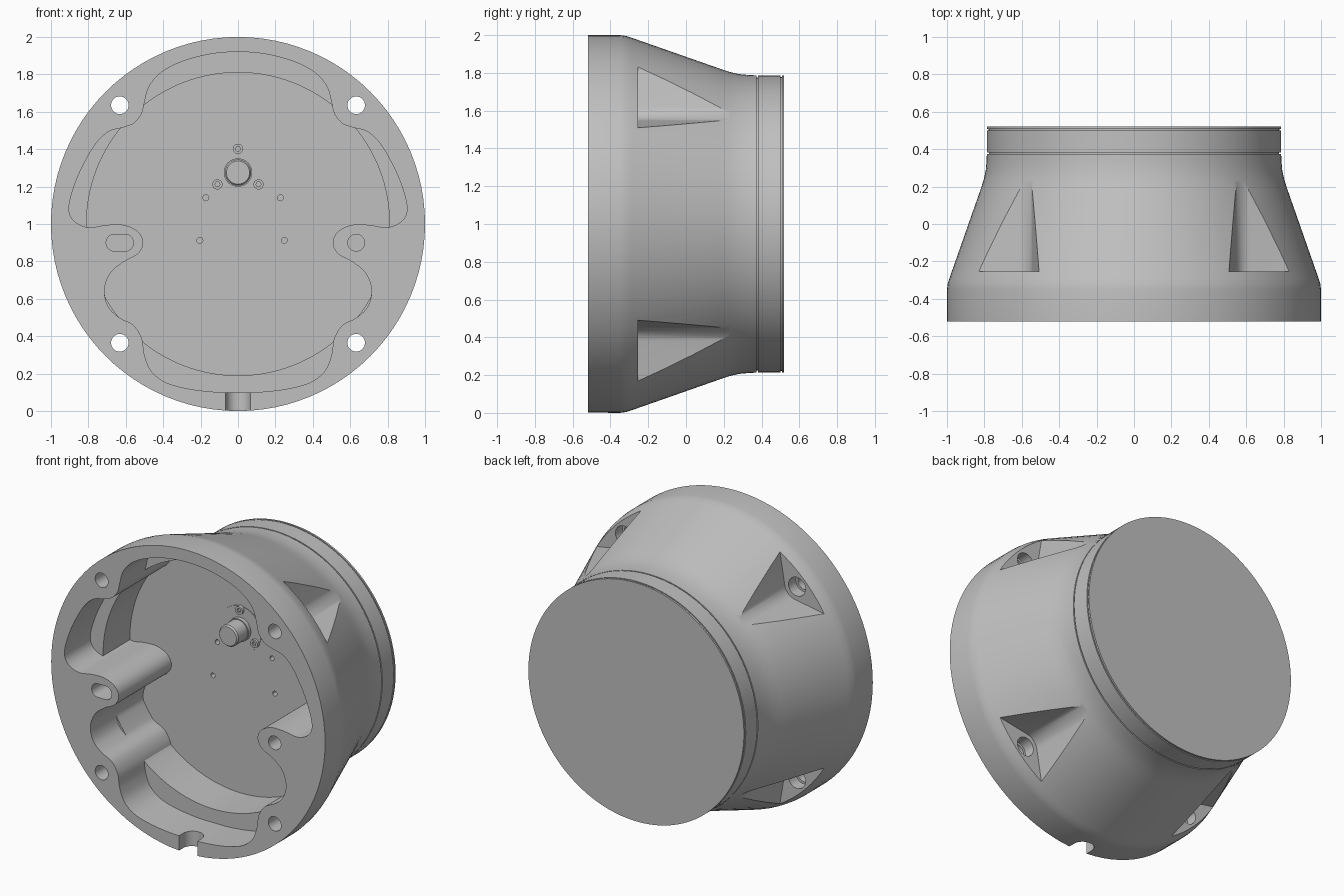
import bpy, bmesh, math
from mathutils import Vector

if "Cube" in bpy.data.objects:
    bpy.data.objects.remove(bpy.data.objects["Cube"], do_unlink=True)

grey = bpy.data.materials.new("housing_grey")
grey.use_nodes = True
COLOUR = (0.53, 0.53, 0.53, 1)
grey.diffuse_color = COLOUR
grey.node_tree.nodes["Principled BSDF"].inputs["Base Color"].default_value = COLOUR

AXIS = 1.0                      # height of the housing axis
FRONT, LEDGE, FLOOR = -0.52, -0.25, 0.03


def circle(r, x=0, z=0, n=32):
    return [(x + r * math.cos(math.tau * i / n), z + r * math.sin(math.tau * i / n))
            for i in range(n)]


def make_object(name, bm):
    bmesh.ops.recalc_face_normals(bm, faces=bm.faces)
    mesh = bpy.data.meshes.new(name)
    bm.to_mesh(mesh)
    bm.free()
    mesh.materials.append(grey)
    obj = bpy.data.objects.new(name, mesh)
    bpy.context.collection.objects.link(obj)
    return obj


def loft(name, rings, vertical=False):
    """Join matching closed outlines, each given as (points, depth), and cap the ends."""
    bm = bmesh.new()
    rows = []
    for pts, d in rings:
        rows.append([bm.verts.new((a, b, d) if vertical else (a, d, b + AXIS))
                     for a, b in pts])
    n = len(rows[0])
    for lo, hi in zip(rows, rows[1:]):
        for i in range(n):
            j = (i + 1) % n
            bm.faces.new((lo[i], lo[j], hi[j], hi[i]))
    bm.faces.new(rows[0])
    bm.faces.new(rows[-1])
    bmesh.ops.remove_doubles(bm, verts=bm.verts, dist=0.0005)
    return make_object(name, bm)


def rod(name, r, x, z, y0, y1, n=32):
    return loft(name, [(circle(r, x, z, n), y0), (circle(r, x, z, n), y1)])


def activate(obj):
    bpy.ops.object.select_all(action="DESELECT")
    obj.select_set(True)
    bpy.context.view_layer.objects.active = obj


def cut(target, cutter):
    mod = target.modifiers.new("cut", "BOOLEAN")
    mod.operation, mod.solver, mod.object = "DIFFERENCE", "EXACT", cutter
    activate(target)
    bpy.ops.object.modifier_apply(modifier=mod.name)
    bpy.data.objects.remove(cutter, do_unlink=True)


def smooth_closed(pts, steps=5):
    """Catmull-Rom curve through a closed list of points."""
    out, n = [], len(pts)
    for i in range(n):
        a, b, c, d = (Vector(pts[(i + k) % n]) for k in (-1, 0, 1, 2))
        for s in range(steps):
            t = s / steps
            out.append(tuple(0.5 * (2 * b + (c - a) * t + (2 * a - 5 * b + 4 * c - d) * t ** 2
                                    + (3 * b - a - 3 * c + d) * t ** 3)))
    return out


# Turned outer shell, with two thin grooves near the rear
shell = [(1, FRONT), (1, -0.35), (0.996, -0.32), (0.985, -0.285), (0.822, 0.18),
         (0.804, 0.235), (0.793, 0.285), (0.788, 0.34), (0.787, 0.374), (0.776, 0.374),
         (0.776, 0.382), (0.787, 0.382), (0.787, 0.5), (0.778, 0.5), (0.778, 0.508),
         (0.787, 0.508), (0.787, 0.52)]
housing = loft("housing", [(circle(r, n=96), y) for r, y in shell])

# Lobed cavity: right half outline from top to bottom, mirrored to the left
half = [(0.15, 0.908), (0.3, 0.868), (0.41, 0.81), (0.475, 0.735), (0.5, 0.65),
        (0.515, 0.59), (0.555, 0.54), (0.61, 0.517), (0.69, 0.495), (0.76, 0.43),
        (0.83, 0.31), (0.88, 0.19), (0.904, 0.08), (0.875, 0.015), (0.8, -0.018),
        (0.7, -0.005), (0.61, -0.005), (0.535, -0.04), (0.507, -0.1), (0.535, -0.16),
        (0.61, -0.202), (0.68, -0.26), (0.714, -0.35), (0.695, -0.44), (0.635, -0.5),
        (0.56, -0.54), (0.515, -0.61), (0.5, -0.7), (0.465, -0.785), (0.39, -0.845),
        (0.27, -0.88), (0.12, -0.898)]
mirrored = [(-x, z) for x, z in reversed(half)]
outline = smooth_closed([(0, 0.92)] + half + [(0, -0.9)] + mirrored)


def clamp(p, limit=0.81):
    r = math.hypot(*p)
    return p if r <= limit else (p[0] * limit / r, p[1] * limit / r)


inner = [clamp(p) for p in outline]
cut(housing, loft("cavity_cutter", [(outline, FRONT - 0.1), (outline, LEDGE),
                                    (inner, LEDGE), (inner, FLOOR)]))

# Four mounting holes with counterbores, and the pockets behind them
HX, HZ = 0.632, 0.635
for sx in (-1, 1):
    for sz in (-1, 1):
        bm = bmesh.new()
        plan = circle(0.09, HX, HZ, 40) + [(1.2, 0.445), (0.445, 1.2), (1.2, 1.2)]
        for y in (-0.255, 0.6):
            for x, z in plan:
                bm.verts.new((sx * x, y, sz * z + AXIS))
        hull = bmesh.ops.convex_hull(bm, input=bm.verts)
        spare = {g for g in hull["geom_interior"] + hull["geom_unused"]
                 if isinstance(g, bmesh.types.BMVert)}
        bmesh.ops.delete(bm, geom=list(spare), context="VERTS")
        bmesh.ops.dissolve_limit(bm, angle_limit=0.001, verts=bm.verts, edges=bm.edges)
        cut(housing, make_object("pocket_cutter", bm))
        cut(housing, rod("hole_cutter", 0.047, sx * HX, sz * HZ, FRONT - 0.1, -0.1))
        cut(housing, rod("bore_cutter", 0.062, sx * HX, sz * HZ, -0.33, -0.1))

# Blind locating hole and slot in the side bosses
cut(housing, rod("locating_cutter", 0.045, HX, -0.1, FRONT - 0.1, FRONT + 0.14))
slot = [(x - HX + (0.028 if x > 0 else -0.028), z - 0.1) for x, z in circle(0.045, n=34)]
cut(housing, loft("slot_cutter", [(slot, FRONT - 0.1), (slot, FRONT + 0.14)]))

# Cable notch through the bottom of the rim
notch = [(0.067 * math.cos(math.pi * i / 16), -0.475 + 0.067 * math.sin(math.pi * i / 16))
         for i in range(17)] + [(-0.067, -0.65), (0.067, -0.65)]
cut(housing, loft("notch_cutter", [(notch, -0.1), (notch, 0.2)], vertical=True))

# Small tapped holes in the cavity floor
for x, z in ((-0.172, 0.14), (0.227, 0.14), (-0.204, -0.088), (0.248, -0.088)):
    cut(housing, rod("tapped_cutter", 0.016, x, z, -0.02, FLOOR + 0.05, 16))

# Flange, shaft and three socket screws on the cavity floor
SZ = 0.275
parts = [housing, rod("shaft_flange", 0.15, 0, SZ, FLOOR - 0.004, FLOOR + 0.02, 64)]
parts.append(loft("shaft", [(circle(r, 0, SZ, 40), y) for r, y in
                            ((0.062, -0.105), (0.07, -0.095), (0.07, 0.0),
                             (0.076, 0.0), (0.076, FLOOR + 0.02))]))
for k in range(3):
    a = math.radians(90 + 120 * k)
    x, z = 0.127 * math.cos(a), SZ + 0.127 * math.sin(a)
    screw = rod("flange_screw", 0.027, x, z, FLOOR - 0.022, FLOOR + 0.02, 24)
    cut(screw, rod("socket_cutter", 0.014, x, z, -0.1, FLOOR - 0.008, 6))
    parts.append(screw)

for part in parts:
    activate(part)
    bpy.ops.object.shade_smooth_by_angle(angle=math.radians(25))
